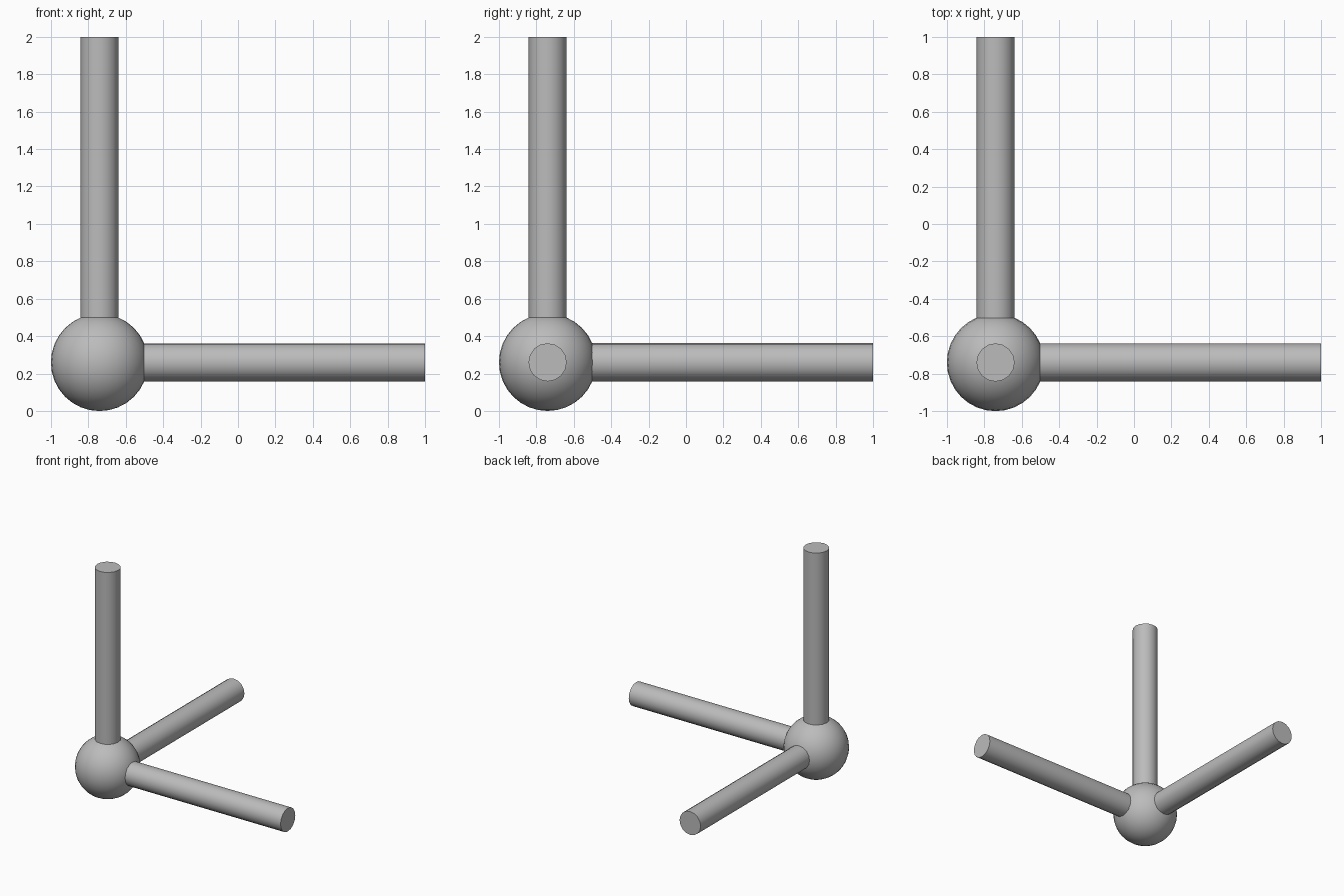
import bpy
import math

cube = bpy.data.objects.get("Cube")
if cube:
    bpy.data.objects.remove(cube, do_unlink=True)

CENTRE = (-0.74, -0.74, 0.26)
BALL_RADIUS = 0.26
ROD_RADIUS = 0.102
ROD_LENGTH = 1.74

grey = bpy.data.materials.new("mid_grey")
grey.use_nodes = True
colour = (0.5, 0.5, 0.5, 1)
grey.diffuse_color = colour
grey.node_tree.nodes["Principled BSDF"].inputs["Base Color"].default_value = colour


def finish(name, angle):
    obj = bpy.context.object
    obj.name = name
    obj.data.materials.append(grey)
    bpy.ops.object.shade_smooth_by_angle(angle=math.radians(angle))


# Corner ball
bpy.ops.mesh.primitive_uv_sphere_add(segments=32, ring_count=16, radius=BALL_RADIUS, location=CENTRE)
finish("corner_ball", 40)

# Three rods running out from the ball centre along +x, +y and +z
rods = [
    ("side_rod", 0, (0, math.pi / 2, 0)),
    ("back_rod", 1, (-math.pi / 2, 0, 0)),
    ("upright_rod", 2, (0, 0, 0)),
]
for name, axis, turn in rods:
    place = list(CENTRE)
    place[axis] += ROD_LENGTH / 2
    bpy.ops.mesh.primitive_cylinder_add(vertices=16, radius=ROD_RADIUS, depth=ROD_LENGTH,
                                        location=place, rotation=turn)
    finish(name, 40)
